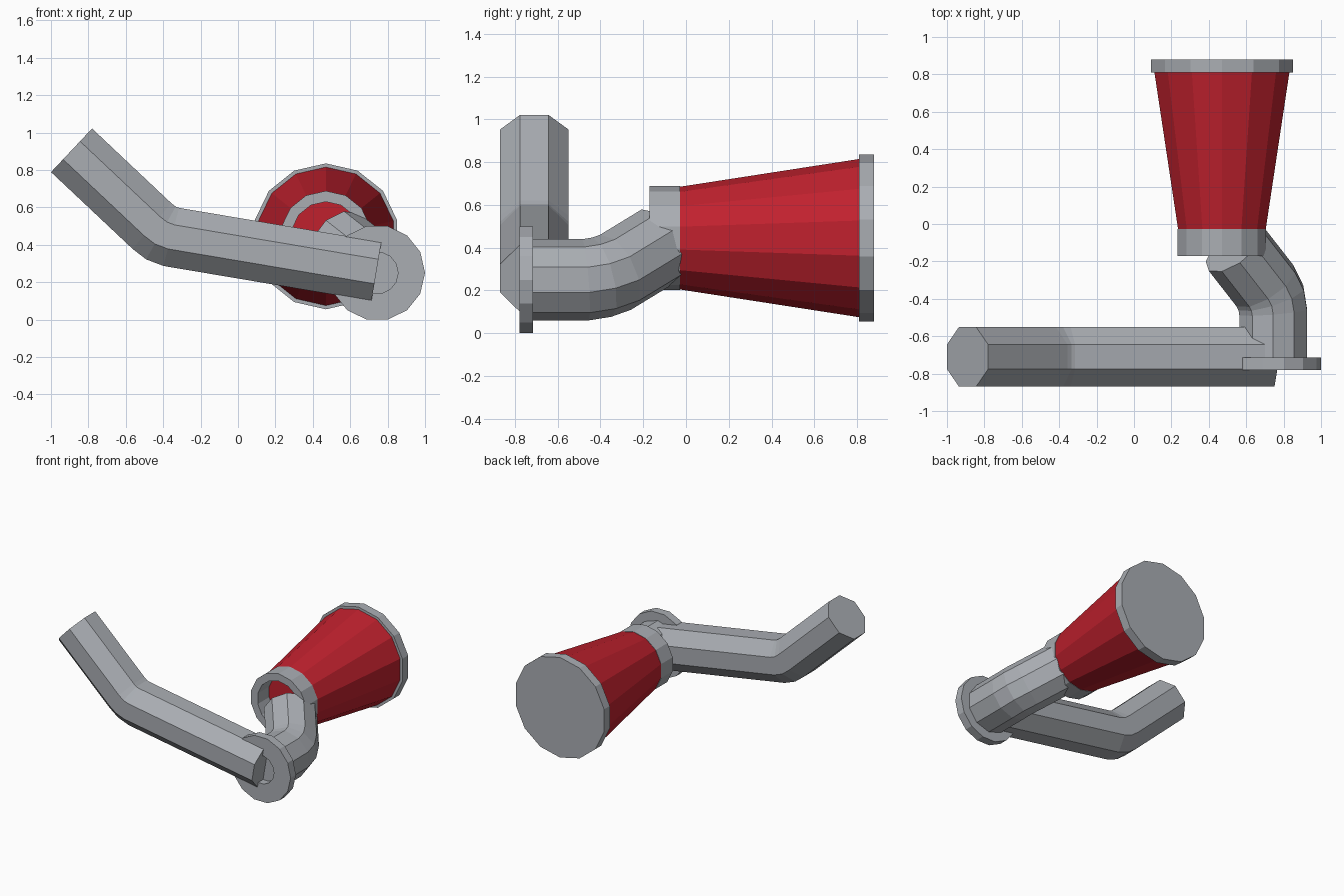
import bpy, bmesh, math
from mathutils import Vector

if "Cube" in bpy.data.objects:
    bpy.data.objects.remove(bpy.data.objects["Cube"])


def material(name, rgb):
    m = bpy.data.materials.new(name)
    m.diffuse_color = (*rgb, 1)
    m.use_nodes = True
    m.node_tree.nodes["Principled BSDF"].inputs["Base Color"].default_value = m.diffuse_color
    return m


GREY = material("steel grey", (0.40, 0.42, 0.45))
RED = material("deep red", (0.53, 0.015, 0.027))


def finish(name, bm, mat):
    bmesh.ops.recalc_face_normals(bm, faces=bm.faces)
    mesh = bpy.data.meshes.new(name)
    bm.to_mesh(mesh)
    bm.free()
    mesh.materials.append(mat)
    obj = bpy.data.objects.new(name, mesh)
    bpy.context.collection.objects.link(obj)


def bridge(bm, a, b):
    n = len(a)
    for i in range(n):
        bm.faces.new((a[i], a[(i + 1) % n], b[(i + 1) % n], b[i]))


def lathe(name, x, z, profile, mat, start=0.0, closed=False, sides=14):
    """Turn a (y, radius) profile round an axis parallel to y."""
    bm = bmesh.new()
    rings = []
    for y, r in profile:
        angles = [start + math.tau * i / sides for i in range(sides)]
        rings.append([bm.verts.new((x + r * math.cos(a), y, z + r * math.sin(a)))
                      for a in angles])
    for a, b in zip(rings, rings[1:]):
        bridge(bm, a, b)
    if closed:
        bridge(bm, rings[-1], rings[0])
    else:
        bm.faces.new(rings[0])
        bm.faces.new(rings[-1])
    finish(name, bm, mat)


def tube(name, path, radius, sides, up, start, mat):
    """Sweep a polygon along a path with mitred bends and capped ends."""
    pts = [Vector(p) for p in path]
    dirs = [(b - a).normalized() for a, b in zip(pts, pts[1:])]
    d = dirs[0]
    u = Vector(up)
    u = (u - d * u.dot(d)).normalized()
    v = d.cross(u)
    bm = bmesh.new()
    ring = [pts[0] + radius * (u * math.cos(a) + v * math.sin(a))
            for a in (start + math.tau * i / sides for i in range(sides))]
    rings = [[bm.verts.new(c) for c in ring]]
    for i, d in enumerate(dirs):
        # slide the section along its segment to the mitre plane
        n = (d + dirs[i + 1]).normalized() if i + 1 < len(dirs) else d
        ring = [c + d * ((pts[i + 1] - c).dot(n) / d.dot(n)) for c in ring]
        rings.append([bm.verts.new(c) for c in ring])
        bridge(bm, rings[-2], rings[-1])
    bm.faces.new(rings[0])
    bm.faces.new(rings[-1])
    finish(name, bm, mat)


# Cone body with its back cap and open front collar
CX, CZ = 0.47, 0.445
TOP = math.pi / 2
lathe("cone_body", CX, CZ, [(-0.03, 0.24), (0.81, 0.37)], RED, TOP)
lathe("back_cap", CX, CZ, [(0.81, 0.39), (0.88, 0.39)], GREY, TOP)
lathe("front_collar", CX, CZ,
      [(-0.17, 0.243), (-0.028, 0.243), (-0.028, 0.185), (-0.17, 0.185)],
      GREY, TOP, closed=True)

# Flange washer
lathe("flange", 0.744, 0.25,
      [(-0.78, 0.256), (-0.715, 0.256), (-0.715, 0.112), (-0.78, 0.112)],
      GREY, 0, closed=True)

# Elbow pipe from the flange into the collar
tube("elbow_pipe",
     [(0.744, -0.72, 0.25), (0.744, -0.47, 0.25), (0.732, -0.395, 0.262),
      (0.70, -0.33, 0.285), (0.54, -0.125, 0.41)],
     0.19, 10, (0, 0, 1), 0, GREY)

# Bent handle bar
tube("handle_bar",
     [(-0.89, -0.71, 0.905), (-0.46, -0.71, 0.50), (-0.412, -0.71, 0.463),
      (-0.357, -0.71, 0.442), (0.74, -0.71, 0.257)],
     0.16 / math.cos(math.pi / 8), 8, (0, 1, 0), math.pi / 8, GREY)
